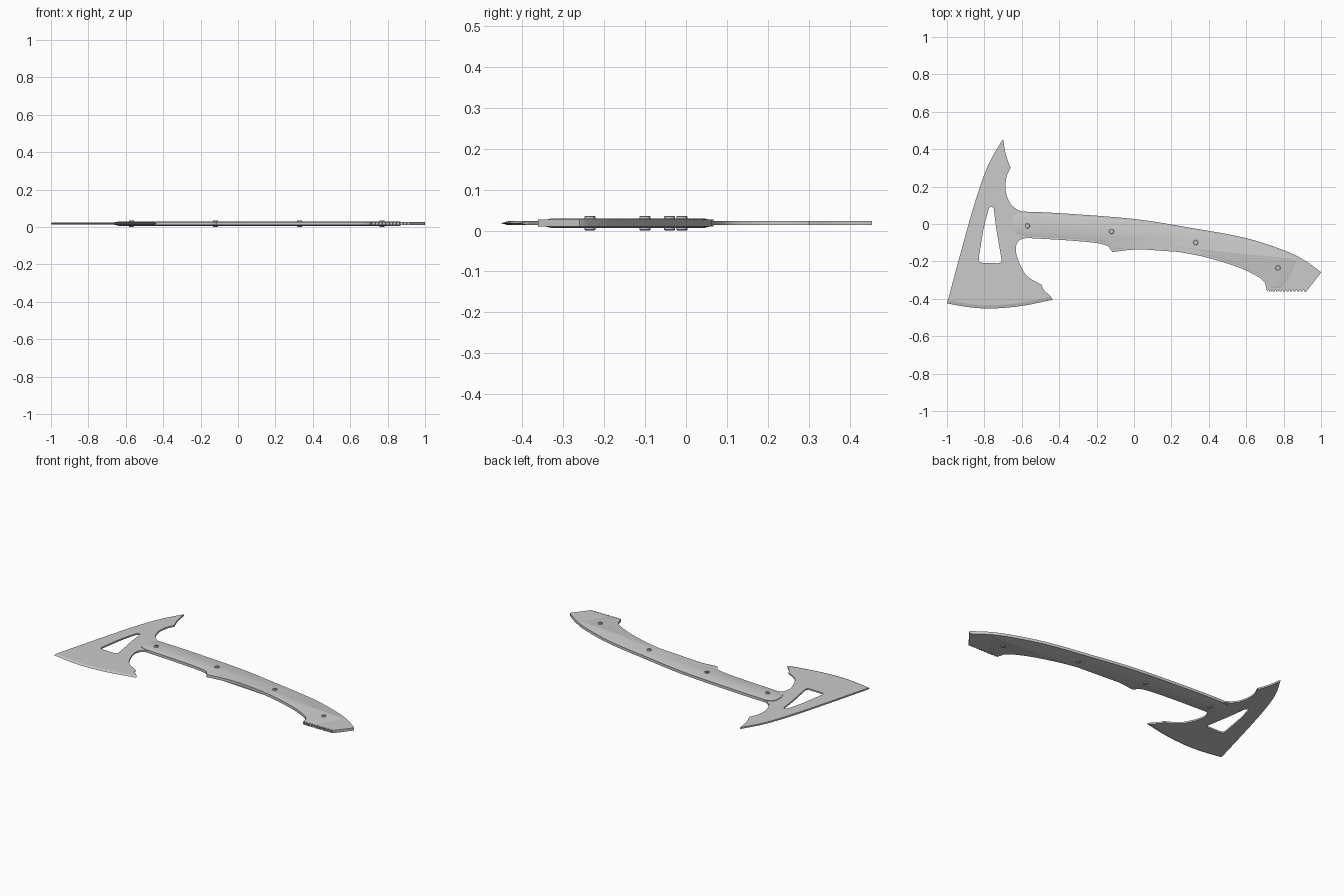
import bpy, bmesh, math
from mathutils import Vector

if "Cube" in bpy.data.objects:
    bpy.data.objects.remove(bpy.data.objects["Cube"])

MID = 0.018      # height of the centre plane
BLADE = 0.005    # half thicknesses
BODY = 0.0085
SCALE = 0.012


def smooth_path(pts, n=4):
    """Catmull-Rom curve through 2D points."""
    p = [Vector(q) for q in pts]
    p = [2 * p[0] - p[1]] + p + [2 * p[-1] - p[-2]]
    out = []
    for a, b, c, d in zip(p, p[1:], p[2:], p[3:]):
        for i in range(n):
            t = i / n
            out.append(0.5 * (2 * b + (c - a) * t + (2 * a - 5 * b + 4 * c - d) * t * t
                              + (3 * b - a - 3 * c + d) * t ** 3))
    return out + [p[-2]]


def dedupe(pts):
    out = []
    for p in map(Vector, pts):
        if not out or (p - out[-1]).length > 0.003:
            out.append(p)
    if (out[0] - out[-1]).length < 0.003:
        out.pop()
    return out


def inset(pts, d):
    """Shrink a clockwise outline by d with limited mitres."""
    res = []
    for i, p in enumerate(pts):
        e1 = (p - pts[i - 1]).normalized()
        e2 = (pts[(i + 1) % len(pts)] - p).normalized()
        n1, n2 = Vector((e1.y, -e1.x)), Vector((e2.y, -e2.x))
        m = (n1 + n2).normalized()
        res.append(p + m * d / max(m.dot(n1), 0.6))
    return res


def finish(ob):
    bpy.ops.object.select_all(action='DESELECT')
    ob.select_set(True)
    bpy.context.view_layer.objects.active = ob
    bpy.ops.object.shade_smooth_by_angle(angle=math.radians(25))


def loft(name, rings):
    """Closed solid from (2D outline, z) rings."""
    bm = bmesh.new()
    loops = [[bm.verts.new((p[0], p[1], z)) for p in pts] for pts, z in rings]
    for a, b in zip(loops, loops[1:]):
        for i in range(len(a)):
            bm.faces.new((a[i - 1], a[i], b[i], b[i - 1]))
    bm.faces.new(loops[0])
    bm.faces.new(loops[-1])
    bmesh.ops.recalc_face_normals(bm, faces=bm.faces)
    me = bpy.data.meshes.new(name)
    bm.to_mesh(me)
    bm.free()
    ob = bpy.data.objects.new(name, me)
    bpy.context.collection.objects.link(ob)
    finish(ob)
    return ob


def plate(name, outlines, half):
    """Flat plate; the second outline onwards are holes."""
    cu = bpy.data.curves.new(name, 'CURVE')
    cu.dimensions, cu.fill_mode, cu.extrude = '2D', 'BOTH', half
    for pts in outlines:
        s = cu.splines.new('POLY')
        s.points.add(len(pts) - 1)
        for sp, p in zip(s.points, pts):
            sp.co = (p[0], p[1], 0, 1)
        s.use_cyclic_u = True
    ob = bpy.data.objects.new(name, cu)
    bpy.context.collection.objects.link(ob)
    ob.location.z = MID
    bpy.ops.object.select_all(action='DESELECT')
    ob.select_set(True)
    bpy.context.view_layer.objects.active = ob
    bpy.ops.object.convert(target='MESH')
    ob = bpy.context.object
    bm = bmesh.new()
    bm.from_mesh(ob.data)
    bmesh.ops.remove_doubles(bm, verts=bm.verts, dist=1e-5)
    bmesh.ops.recalc_face_normals(bm, faces=bm.faces)
    bm.to_mesh(ob.data)
    bm.free()
    finish(ob)


# Axe head plate with spike and window
edge = smooth_path([(-0.435, -0.405), (-0.6, -0.438), (-0.76, -0.452), (-0.88, -0.445), (-1, -0.425)])
inner = [p + Vector((0, 0.018)) for p in edge]
inner[0].x, inner[-1].x = -0.445, -0.995
spike = smooth_path([(-0.70, 0.455), (-0.685, 0.37), (-0.66, 0.30)])
throat = smooth_path([(-0.66, 0.30), (-0.682, 0.25), (-0.687, 0.185), (-0.665, 0.115), (-0.62, 0.075), (-0.57, 0.062)])
beard = smooth_path([(-0.57, -0.073), (-0.617, -0.09), (-0.632, -0.14), (-0.61, -0.215), (-0.57, -0.28), (-0.495, -0.325)])
barb = smooth_path([(-0.495, -0.325), (-0.482, -0.352), (-0.445, -0.387)])
back = smooth_path([(-0.995, -0.407), (-0.89, -0.02), (-0.825, 0.195), (-0.77, 0.335), (-0.70, 0.455)])
head = dedupe(spike + throat + beard + barb + inner + back)
window = dedupe(smooth_path([(-0.775, 0.085), (-0.763, 0.093), (-0.75, 0.085)], 3)
                + smooth_path([(-0.75, 0.085), (-0.737, -0.02), (-0.71, -0.18)])
                + smooth_path([(-0.708, -0.19), (-0.713, -0.207), (-0.73, -0.21)], 3)
                + smooth_path([(-0.81, -0.208), (-0.828, -0.2), (-0.83, -0.18)], 3)
                + smooth_path([(-0.83, -0.18), (-0.803, -0.02), (-0.775, 0.085)]))
plate("axe_head", [head, window], BLADE)

# Ground cutting edge: wedge from plate thickness to a thin line
bm = bmesh.new()
rows = [[bm.verts.new((p.x, p.y, z)) for p in pts]
        for pts, z in ((inner, MID + BLADE), (edge, MID), (inner, MID - BLADE))]
for a, b in zip(rows, rows[1:] + rows[:1]):
    for i in range(len(edge) - 1):
        bm.faces.new((a[i], a[i + 1], b[i + 1], b[i]))
for k in (0, -1):
    bm.faces.new([r[k] for r in rows])
bmesh.ops.recalc_face_normals(bm, faces=bm.faces)
mesh = bpy.data.meshes.new("cutting_edge")
bm.to_mesh(mesh)
bm.free()
wedge = bpy.data.objects.new("cutting_edge", mesh)
bpy.context.collection.objects.link(wedge)
finish(wedge)

# Handle body with notched pommel
spine = [(-0.615, 0.067), (-0.40, 0.058), (0, 0.027), (0.3, -0.02), (0.59, -0.073), (0.8, -0.14)]
belly_rear = smooth_path([(0.70, -0.315), (0.66, -0.28), (0.54, -0.225), (0.35, -0.17),
                          (0.14, -0.137), (0, -0.137), (-0.115, -0.15)])
belly = belly_rear + smooth_path([(-0.115, -0.15), (-0.16, -0.11), (-0.32, -0.09), (-0.60, -0.073)])
nose = [(-0.645, -0.055), (-0.66, -0.02), (-0.66, 0.03), (-0.645, 0.055)]
teeth = []
count = 11
step = (0.92 - 0.715) / count
for i in range(count):
    x = 0.92 - i * step
    teeth += [(x, -0.362), (x - step * 0.6, -0.362), (x - step * 0.6, -0.354), (x - step * 0.95, -0.354)]
teeth.append((0.712, -0.362))
body = dedupe(smooth_path(spine + [(0.91, -0.193), (0.997, -0.255)]) + [(1.0, -0.26)] + teeth + belly + nose)
loft("handle_body", [(body, MID - BODY), (body, MID + BODY)])

# Grip scales, one raised chamfered slab per side
grip = dedupe(smooth_path(spine + [(0.875, -0.172)])
              + smooth_path([(0.885, -0.18), (0.845, -0.27), (0.797, -0.345)])
              + [(0.785, -0.352), (0.735, -0.352), (0.72, -0.345)] + belly + nose)
low, high = inset(grip, 0.010), inset(grip, 0.024)
for side, name in ((1, "grip_scale_upper"), (-1, "grip_scale_lower")):
    loft(name, [(low, MID + side * (BODY - 0.003)), (low, MID + side * BODY), (high, MID + side * SCALE)])


# Through bolts with hex sockets
def circle(x, y, r, n=24):
    return [(x + r * math.cos(2 * math.pi * i / n), y + r * math.sin(2 * math.pi * i / n)) for i in range(n)]


def hexagon(x, y, r):
    pts = []
    for i in range(24):
        a = 2 * math.pi * i / 24
        k = math.cos(math.pi / 6) / math.cos(a % (math.pi / 3) - math.pi / 6)
        pts.append((x + r * k * math.cos(a), y + r * k * math.sin(a)))
    return pts


for i, (x, y) in enumerate([(-0.57, -0.01), (-0.12, -0.04), (0.33, -0.10), (0.77, -0.235)]):
    half = [(hexagon(x, y, 0.006), 0.014), (hexagon(x, y, 0.006), 0.018),
            (circle(x, y, 0.011), 0.018), (circle(x, y, 0.0135), 0.016)]
    loft(f"bolt_{i + 1}", [(r, MID - h) for r, h in half] + [(r, MID + h) for r, h in reversed(half)])
